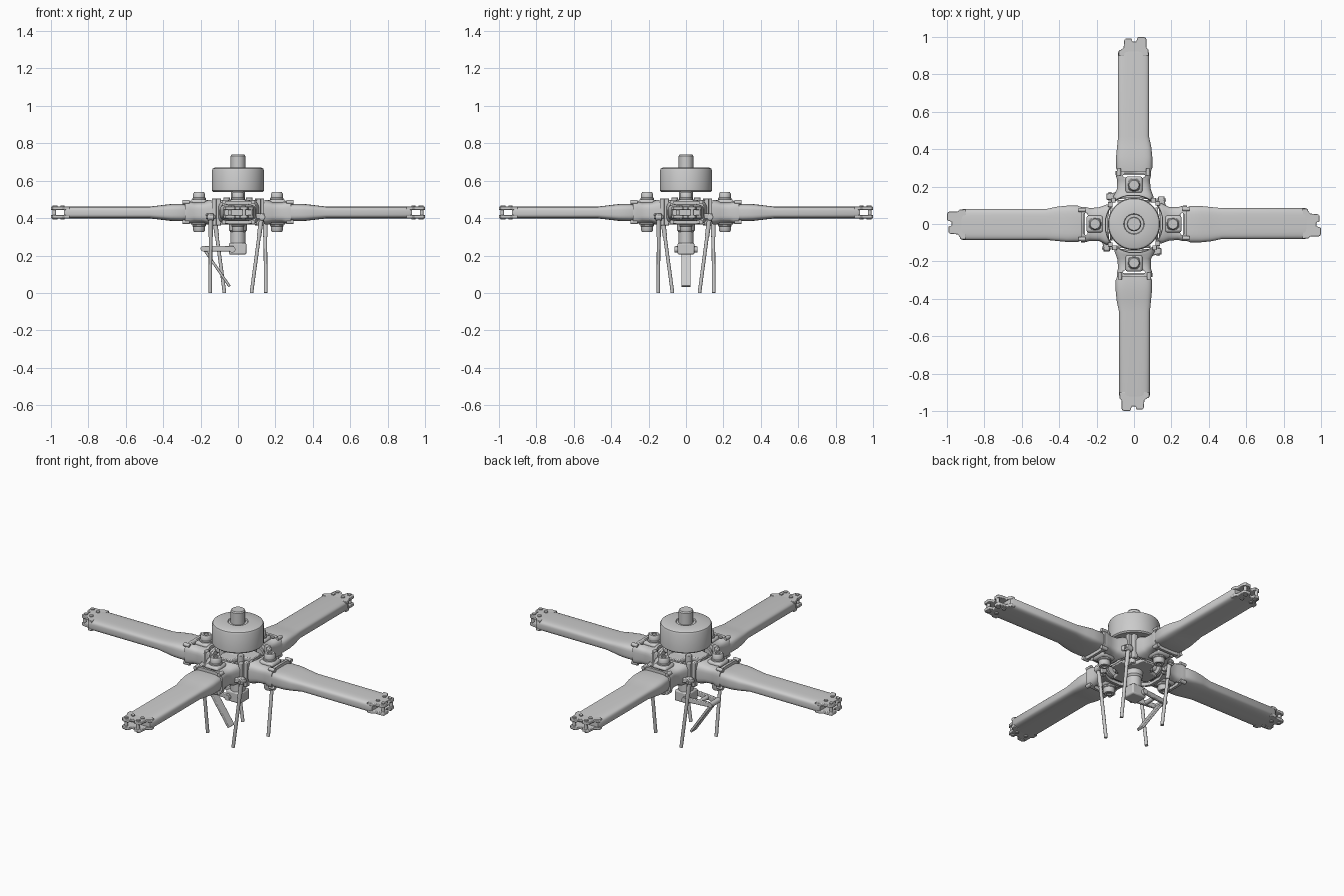
import bpy, bmesh
from math import sin, cos, pi, radians, copysign
from mathutils import Vector, Matrix

if "Cube" in bpy.data.objects:
    bpy.data.objects.remove(bpy.data.objects["Cube"])


def finish(name, bm, angle=35, bevel=0.0):
    bmesh.ops.recalc_face_normals(bm, faces=bm.faces)
    me = bpy.data.meshes.new(name)
    bm.to_mesh(me)
    bm.free()
    ob = bpy.data.objects.new(name, me)
    bpy.context.collection.objects.link(ob)
    bpy.context.view_layer.objects.active = ob
    bpy.ops.object.select_all(action='DESELECT')
    ob.select_set(True)
    bpy.ops.object.shade_smooth_by_angle(angle=radians(angle))
    if bevel:
        m = ob.modifiers.new("bevel", 'BEVEL')
        m.width, m.segments, m.limit_method = bevel, 2, 'ANGLE'
    return ob


def cyl(name, p0, p1, r, r2=None, n=24, bevel=0.0):
    p0, p1 = Vector(p0), Vector(p1)
    d = p1 - p0
    rot = Vector((0, 0, 1)).rotation_difference(d).to_matrix().to_4x4()
    bm = bmesh.new()
    bmesh.ops.create_cone(bm, cap_ends=True, segments=n, radius1=r, radius2=r if r2 is None else r2,
                          depth=d.length, matrix=Matrix.Translation((p0 + p1) / 2) @ rot)
    return finish(name, bm, bevel=bevel)


def lathe(name, profile, x=0, y=0, n=48):
    bm = bmesh.new()
    vs = [bm.verts.new((x + r, y, z)) for r, z in profile]
    es = [bm.edges.new(p) for p in zip(vs, vs[1:])]
    bmesh.ops.spin(bm, geom=vs + es, cent=(x, y, 0), axis=(0, 0, 1), angle=2 * pi, steps=n)
    bmesh.ops.remove_doubles(bm, verts=bm.verts, dist=1e-5)
    return finish(name, bm)


def prism(name, pts, z0, z1, bevel=0.0, matrix=None):
    bm = bmesh.new()
    f = bm.faces.new([bm.verts.new((x, y, z0)) for x, y in pts])
    g = bmesh.ops.extrude_face_region(bm, geom=[f])
    bmesh.ops.translate(bm, verts=[v for v in g['geom'] if isinstance(v, bmesh.types.BMVert)],
                        vec=(0, 0, z1 - z0))
    if matrix:
        bm.transform(matrix)
    return finish(name, bm, bevel=bevel)


def box(name, x0, x1, y0, y1, z0, z1, bevel=0.004):
    return prism(name, [(x0, y0), (x1, y0), (x1, y1), (x0, y1)], z0, z1, bevel)


def loft(name, sections, e=4, n=32, closed=False):
    # sections along x: (r, t0, t1, z0, z1, bow) with a rounded-rectangle outline
    bm = bmesh.new()
    rings = []
    for r, t0, t1, z0, z1, bow in sections:
        ring = []
        for i in range(n):
            a = 2 * pi * (i + 0.5) / n
            u = copysign(abs(cos(a)) ** (2 / e), cos(a))
            w = copysign(abs(sin(a)) ** (2 / e), sin(a))
            ring.append(bm.verts.new((r + bow * (1 - u * u), (t0 + t1) / 2 + u * (t1 - t0) / 2,
                                      (z0 + z1) / 2 + w * (z1 - z0) / 2)))
        rings.append(ring)
    pairs = list(zip(rings, rings[1:])) + ([(rings[-1], rings[0])] if closed else [])
    for a, b in pairs:
        for i in range(n):
            bm.faces.new((a[i], a[(i + 1) % n], b[(i + 1) % n], b[i]))
    if not closed:
        bm.faces.new(rings[0])
        bm.faces.new(rings[-1])
    return finish(name, bm)


def slot(cx, cy, hx, hy, n=24):
    return [(cx + hx * cos(2 * pi * i / n), cy + copysign(hy - hx, sin(2 * pi * i / n + 1e-4))
             + hx * sin(2 * pi * i / n)) for i in range(n)]


# ---- one rotor arm along +x ----
arm = []
arm.append(loft("blade_spar", [
    (0.262, -.082, .082, .388, .472, 0), (0.30, -.098, .096, .384, .476, 0),
    (0.36, -.098, .096, .385, .475, 0), (0.41, -.093, .091, .391, .469, 0),
    (0.47, -.08, .085, .398, .462, 0), (0.915, -.08, .085, .398, .462, 0),
    (0.93, -.072, .076, .40, .46, 0)]))

# hollow sleeve, open towards the hub
cuff = loft("blade_cuff", [
    (0.120, -.105, .115, .365, .497, .035), (0.145, -.105, .112, .366, .496, .025),
    (0.185, -.09, .092, .376, .484, 0), (0.235, -.085, .09, .376, .484, 0),
    (0.262, -.092, .098, .368, .492, 0), (0.284, -.092, .098, .368, .492, 0),
    (0.284, -.072, .075, .392, .468, 0), (0.235, -.07, .074, .392, .468, 0),
    (0.185, -.075, .078, .392, .468, 0), (0.120, -.09, .10, .382, .48, .035)], closed=True)
cutter = prism("slot_cutter", slot(0.258, 0, .011, .058), 0.3, 0.6)
cutter.hide_render = True
mod = cuff.modifiers.new("slot", 'BOOLEAN')
mod.object, mod.operation, mod.solver = cutter, 'DIFFERENCE', 'EXACT'
dg = bpy.context.evaluated_depsgraph_get()
mesh = bpy.data.meshes.new_from_object(cuff.evaluated_get(dg))
cuff.modifiers.clear()
cuff.data = mesh
bpy.data.objects.remove(cutter)
arm.append(cuff)

# clamp pads and pivot caps above and below the cuff
for s, label in ((1, "upper"), (-1, "lower")):
    zc = 0.432
    z = sorted((zc + s * 0.04, zc + s * 0.068))
    arm.append(box(label + "_pivot_pad", .165, .255, -.045, .045, *z, bevel=.012))
    arm.append(lathe(label + "_pivot_cap", [(0, zc + s * .06), (.036, zc + s * .06), (.036, zc + s * .075),
                     (.032, zc + s * .078), (.032, zc + s * .098), (.026, zc + s * .107),
                     (.014, zc + s * .107), (.014, zc + s * .10), (0, zc + s * .10)], x=.208, n=32))
    # cuff flange bolts
    for t in (-.075, .08):
        arm.append(cyl(label + "_flange_bolt", (.258, t, zc + s * .053), (.296, t, zc + s * .053), .011, n=12))
    # tip fork plate with central notch
    z = sorted((0.43 + s * .014, 0.43 + s * .031))
    arm.append(prism(label + "_tip_plate", [(.90, -.078), (.93, -.078), (.945, -.066), (.99, -.066), (1.0, -.056),
               (1.0, -.02), (.975, -.012), (.975, .008), (.992, .014), (.992, .044), (.983, .052),
               (.94, .056), (.925, .082), (.90, .082)], *z, bevel=.003))
    for x, t in ((.938, .032), (.938, -.03), (.975, .03), (.982, -.042)):
        arm.append(cyl(label + "_tip_bolt_head", (x, t, .43 + s * .028), (x, t, .43 + s * .037), .011, n=12))
for t in (.032, -.044):
    arm.append(cyl("tip_spacer", (.982, t, .41), (.982, t, .45), .010, n=16))

# elastic bearing stack and yoke finger inside the cuff
arm.append(box("yoke_finger", .04, .235, -.05, .05, .402, .458, .012))
for i, r in enumerate((.058, .052, .046)):
    arm.append(loft("bearing_layer_%d" % i, [(.115 + i * .018, -r - .03, r + .03, .432 - r, .432 + r, 0),
                    (.127 + i * .018, -r - .03, r + .03, .432 - r, .432 + r, 0)], e=2.5))

# pitch horn, rod end and pitch rod
arm.append(prism("pitch_horn", [(.128, .085), (.175, .085), (.165, .115), (.158, .142), (.132, .142)],
                 .395, .425, .005))
arm.append(cyl("rod_end", (.128, .128, .405), (.164, .128, .405), .018, bevel=.003))
arm.append(cyl("rod_end_pin", (.12, .128, .405), (.172, .128, .405), .008, n=12))
arm.append(cyl("pitch_rod_socket", (.146, .126, .40), (.1465, .112, .30), .012, n=16))
arm.append(cyl("pitch_rod", (.146, .126, .40), (.148, .072, .0), .0095, n=16))
arm.append(box("cuff_lug", .115, .14, -.118, -.09, .36, .505))
arm.append(box("cuff_lug_horn_side", .115, .14, .098, .122, .36, .505))

for ob in list(arm):
    for k in (1, 2, 3):
        c = ob.copy()
        c.rotation_euler.z = k * pi / 2
        bpy.context.collection.objects.link(c)

# ---- hub and mast ----
lathe("drum_housing", [(0, .54), (.132, .54), (.139, .547), (.139, .655), (.135, .664), (.125, .67),
                       (.055, .67), (.052, .664), (0, .664)], n=64)
lathe("drum_cap", [(0, .66), (.039, .66), (.039, .733), (.034, .74), (0, .74)])
lathe("mast", [(0, .26), (.04, .26), (.04, .325), (.048, .335), (.048, .365), (.075, .37), (.08, .38),
               (.08, .48), (.07, .495), (.038, .50), (.038, .55), (0, .55)])
star = []
for k in range(4):
    for r, t in ((.075, -.05), (.125, -.04), (.125, .04), (.075, .05)):
        a = k * pi / 2
        star.append((r * cos(a) - t * sin(a), r * sin(a) + t * cos(a)))
prism("hub_top_plate", star, .472, .496, .004)
prism("hub_bottom_plate", star, .366, .388, .004)
for k in range(4):
    a = (k + .5) * pi / 2
    p = (.085 * cos(a), .085 * sin(a))
    cyl("hub_corner_post", (*p, .37), (*p, .51), .018, n=16, bevel=.003)

# ---- scissor linkage below the mast ----
box("mast_foot", -.048, .045, -.045, .045, .205, .268, .008)
cyl("foot_pin", (-.03, -.062, .232), (-.03, .062, .232), .016)
for s in (-1, 1):
    y = [(-.19, s * .026), (-.10, s * .034), (-.02, s * .046), (-.02, s * .06), (-.11, s * .05), (-.19, s * .04)]
    prism("scissor_side_bar", y, .222, .25, .004)
for x, r in ((-.185, .015), (-.115, .012)):
    cyl("scissor_cross_pin", (x, -.042, .237), (x, .042, .237), r)
d = Vector((.14, 0, -.203))
slope = Matrix.Translation((-.185, 0, .238)) @ Matrix.Rotation(math_angle := pi / 2 - d.angle(Vector((0, 0, 1))) + 0, 4, 'Y').inverted()
prism("scissor_lower_link", [(0, -.025), (d.length, -.025), (d.length, .025), (0, .025)], -.007, .007, .003, slope)
